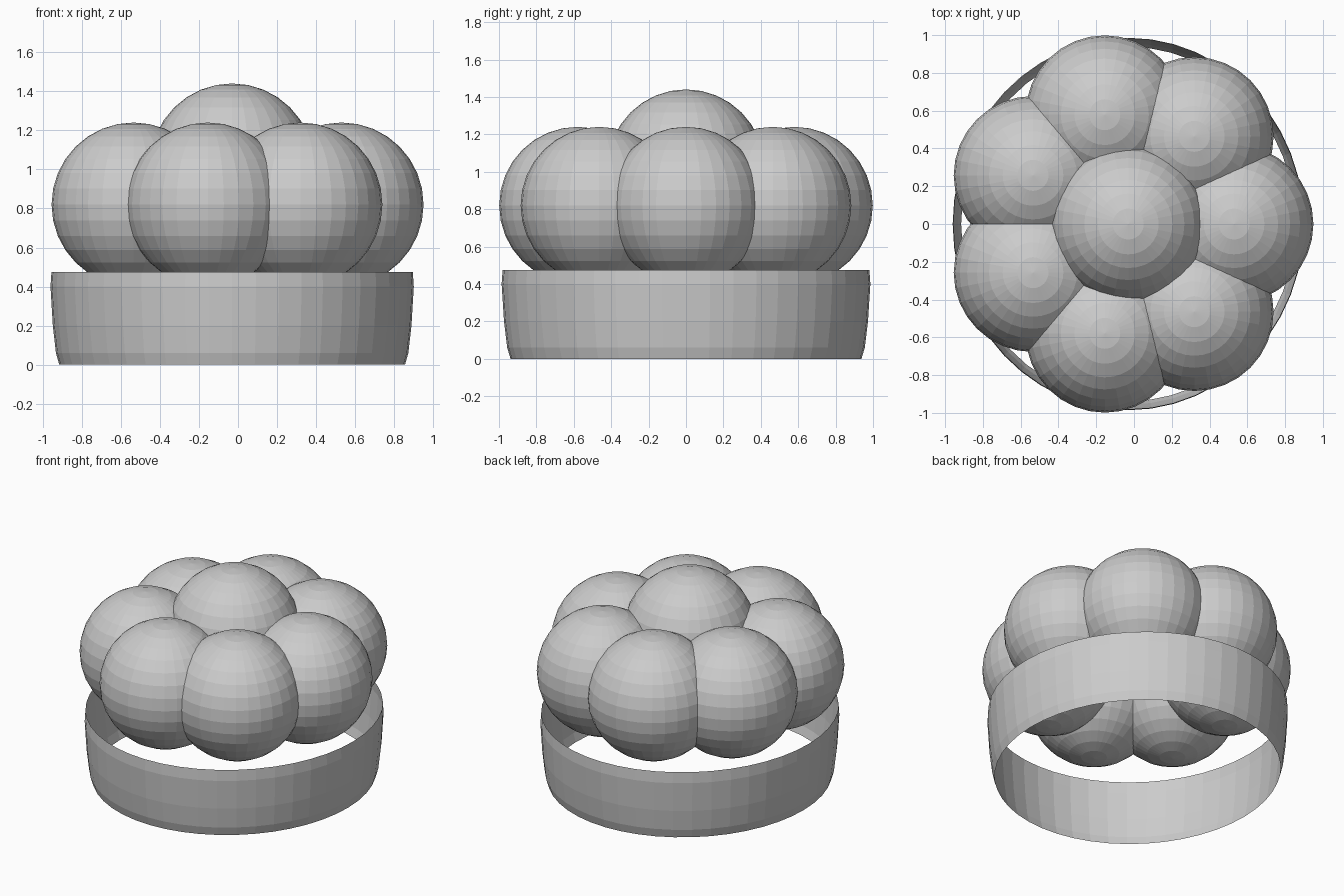
import bpy, bmesh
from math import sin, cos, tau

if "Cube" in bpy.data.objects:
    bpy.data.objects.remove(bpy.data.objects["Cube"], do_unlink=True)

GREY = (0.6, 0.6, 0.6, 1)
grey = bpy.data.materials.new("plain grey")
grey.use_nodes = True
grey.diffuse_color = GREY
grey.node_tree.nodes["Principled BSDF"].inputs["Base Color"].default_value = GREY

CENTRE_X = -0.03      # ring axis
STRETCH = 1.06        # the layout is slightly longer in y
BALL_RADIUS = 0.42


def add_object(name, bm):
    mesh = bpy.data.meshes.new(name)
    bm.to_mesh(mesh)
    bm.free()
    mesh.materials.append(grey)
    obj = bpy.data.objects.new(name, mesh)
    bpy.context.collection.objects.link(obj)
    return obj


def ball(name, x, y, z):
    bm = bmesh.new()
    bmesh.ops.create_uvsphere(bm, u_segments=32, v_segments=16, radius=BALL_RADIUS)
    add_object(name, bm).location = (x, y, z)


def band(name, profile, segments=48):
    """Open, thin-walled oval band from (radius, height) pairs."""
    bm = bmesh.new()
    rings = [[bm.verts.new((r * cos(tau * i / segments),
                            r * STRETCH * sin(tau * i / segments), z))
              for i in range(segments)] for r, z in profile]
    for low, high in zip(rings, rings[1:]):
        for i in range(segments):
            j = (i + 1) % segments
            bm.faces.new((low[i], low[j], high[j], high[i]))
    add_object(name, bm).location.x = CENTRE_X


# Open band at the base
band("base_band", [(0.885, 0), (0.902, 0.06), (0.918, 0.2),
                   (0.93, 0.4), (0.925, 0.475)])

# Seven balls in a ring, one on top in the middle
COUNT, REACH = 7, 0.56
for n in range(COUNT):
    a = tau * n / COUNT
    ball(f"ring_ball_{n + 1}", CENTRE_X + REACH * cos(a),
         REACH * STRETCH * sin(a), 0.82)
ball("top_ball", CENTRE_X, 0, 1.02)
